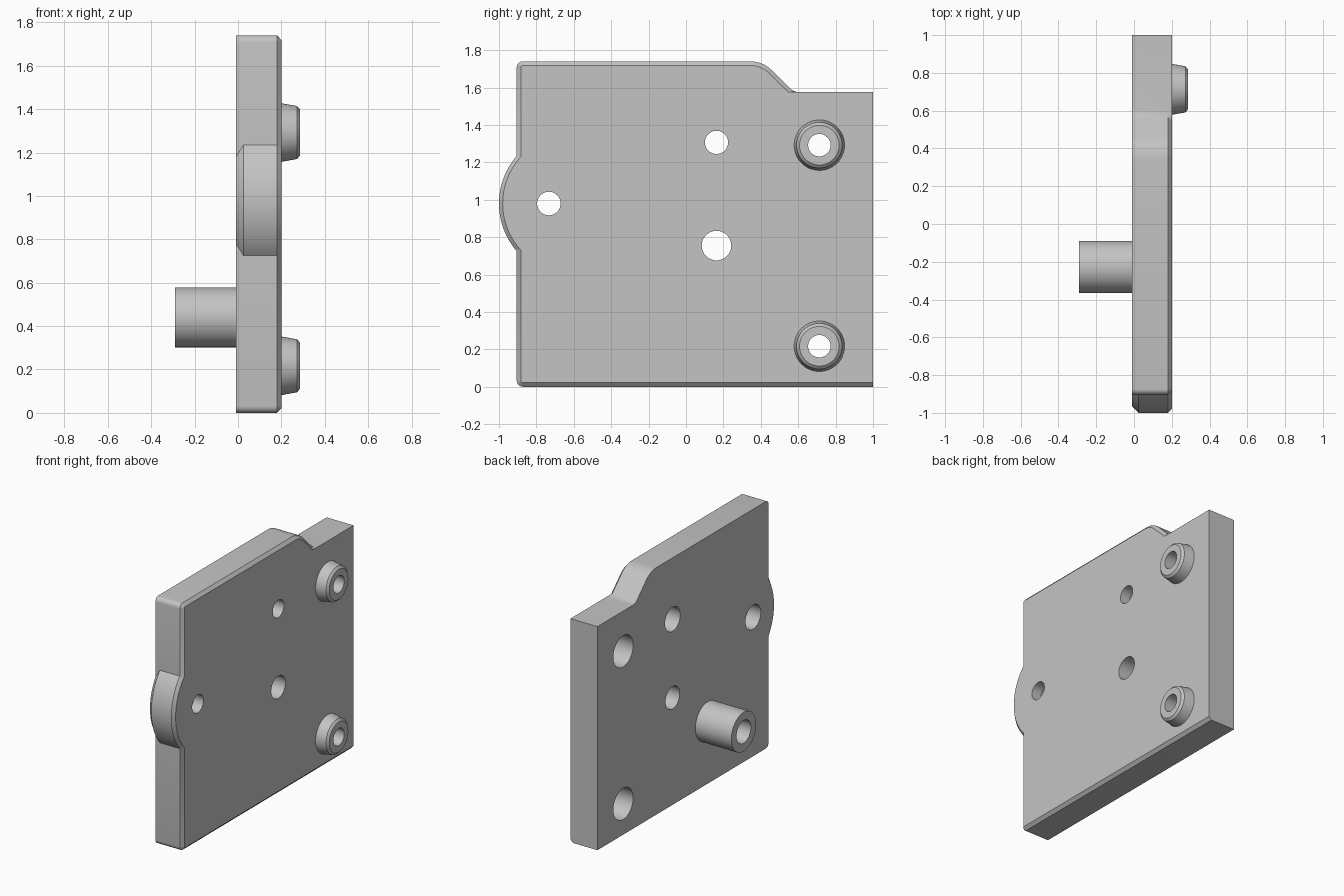
import bpy, bmesh
from math import sin, cos, pi, radians, acos

cube = bpy.data.objects.get("Cube")
if cube:
    bpy.data.objects.remove(cube, do_unlink=True)

grey = bpy.data.materials.new("light grey")
grey.use_nodes = True
colour = (0.55, 0.55, 0.55, 1)
grey.diffuse_color = colour
grey.node_tree.nodes["Principled BSDF"].inputs["Base Color"].default_value = colour


def loft(name, rings, loop=False):
    """Skin equal-length rings of points; cap the ends, or close into a tube."""
    bm = bmesh.new()
    vs = [[bm.verts.new(p) for p in ring] for ring in rings]
    pairs = list(zip(vs, vs[1:]))
    if loop:
        pairs.append((vs[-1], vs[0]))
    else:
        bm.faces.new(vs[0])
        bm.faces.new(vs[-1])
    n = len(vs[0])
    for a, b in pairs:
        for i in range(n):
            j = (i + 1) % n
            bm.faces.new((a[i], a[j], b[j], b[i]))
    bmesh.ops.recalc_face_normals(bm, faces=bm.faces)
    mesh = bpy.data.meshes.new(name)
    bm.to_mesh(mesh)
    bm.free()
    mesh.materials.append(grey)
    obj = bpy.data.objects.new(name, mesh)
    bpy.context.collection.objects.link(obj)
    return obj


def lathe(name, profile, y, z, loop=False, n=48):
    """Turn (x, radius) pairs around an x-parallel axis."""
    rings = [[(x, y + r * cos(2 * pi * i / n), z + r * sin(2 * pi * i / n))
              for i in range(n)] for x, r in profile]
    return loft(name, rings, loop)


def arc(cy, cz, r, a, b, n):
    steps = [radians(a + (b - a) * i / n) for i in range(n + 1)]
    return [(cy + r * cos(t), cz + r * sin(t)) for t in steps]


BACK, FACE = -0.01, 0.2
EDGE, TOP, STEP = -0.905, 1.74, 1.575
LUG_Y, LUG_Z, LUG_R = -0.61, 0.98, 0.39


def outline(x, inset, lug_r):
    """Plate outline at depth x, drawn in by inset on its chamfered sides."""
    edge = EDGE + inset
    r = 0.032 - inset
    c = 0.032
    half = acos((LUG_Y - edge) / lug_r) * 180 / pi
    pts = [(1, inset), (1, STEP)]
    pts += [(y, max(z, STEP)) for y, z in
            arc(0.605, 1.64, 0.065 + inset, 270, 223, 6)]
    pts += arc(0.345, 1.58, 0.16 - inset, 43, 90, 8)
    pts += arc(EDGE + c, TOP - c, r, 90, 180, 5)
    pts += arc(LUG_Y, LUG_Z, lug_r, 180 - half, 180 + half, 28)
    pts += arc(EDGE + c, c, r, 180, 270, 5)
    return [(x, y, z) for y, z in pts]


# Plate with rounded lug, chamfered face and stepped top
plate = loft("plate", [outline(BACK, 0, LUG_R - 0.035),
                       outline(0.025, 0, LUG_R),
                       outline(0.18, 0, LUG_R),
                       outline(FACE, 0.022, LUG_R - 0.02)])

# Holes: y, z, radius at the face, radius at the back
BOSSES = [("upper_boss", 0.713, 1.292), ("lower_boss", 0.713, 0.217)]
holes = [(0.163, 0.755, 0.079, 0.079),
         (0.163, 1.307, 0.062, 0.085),
         (-0.733, 0.98, 0.063, 0.085)]
holes += [(y, z, 0.06, 0.11) for _, y, z in BOSSES]
for y, z, small, big in holes:
    profile = [(-0.1, big), (0.125, big), (0.125, small), (0.3, small)]
    if small == big:
        profile = [profile[0], profile[-1]]
    cutter = lathe("hole_cutter", profile, y, z)
    cutter.hide_render = True
    mod = plate.modifiers.new("hole", "BOOLEAN")
    mod.operation = "DIFFERENCE"
    mod.solver = "EXACT"
    mod.object = cutter
    bpy.context.view_layer.objects.active = plate
    bpy.ops.object.modifier_apply(modifier=mod.name)
    bpy.data.objects.remove(cutter, do_unlink=True)

parts = [plate]

# Tapered bosses on the face
for name, y, z in BOSSES:
    parts.append(lathe(name, [(FACE, 0.06), (FACE, 0.135), (0.272, 0.122),
                              (0.286, 0.106), (0.286, 0.06)], y, z, loop=True))

# Hollow post on the back
parts.append(lathe("back_post", [(BACK, 0.08), (BACK, 0.138),
                                 (-0.29, 0.138), (-0.29, 0.08)],
                   -0.228, 0.44, loop=True))

# Smooth curved walls, keep edges crisp
bpy.ops.object.select_all(action="DESELECT")
for obj in parts:
    obj.select_set(True)
bpy.context.view_layer.objects.active = plate
bpy.ops.object.shade_smooth_by_angle(angle=radians(30))
